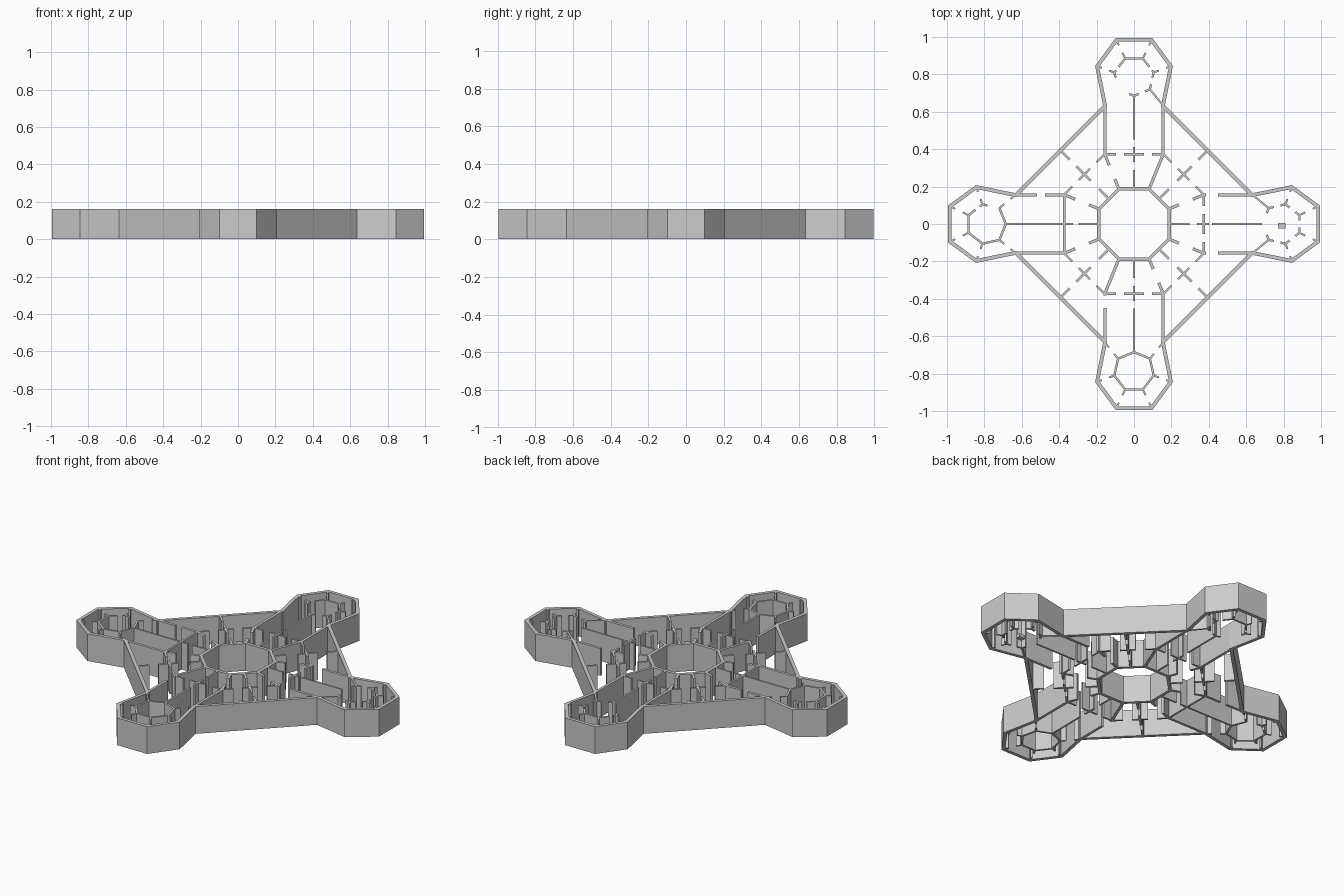
import bpy, bmesh, math
from mathutils import Vector as V

if "Cube" in bpy.data.objects:
    bpy.data.objects.remove(bpy.data.objects["Cube"])

H = 0.162


def finish(name, bm):
    bmesh.ops.recalc_face_normals(bm, faces=bm.faces)
    me = bpy.data.meshes.new(name)
    bm.to_mesh(me)
    bm.free()
    ob = bpy.data.objects.new(name, me)
    bpy.context.collection.objects.link(ob)
    return ob


def ring(name, pts, t):
    """Closed mitred wall, outer face on pts (counter-clockwise), thickness t inward."""
    n = len(pts)
    pts = [V(p) for p in pts]
    inner = []
    for i in range(n):
        d0 = (pts[i] - pts[i - 1]).normalized()
        d1 = (pts[(i + 1) % n] - pts[i]).normalized()
        n0, n1 = V((-d0.y, d0.x)), V((-d1.y, d1.x))
        m = (n0 + n1).normalized()
        inner.append(pts[i] + m * (t / m.dot(n0)))
    bm = bmesh.new()
    loops = [[bm.verts.new((p.x, p.y, z)) for p in ps]
             for ps, z in ((pts, 0), (pts, H), (inner, H), (inner, 0))]
    for k in range(4):
        a, b = loops[k], loops[(k + 1) % 4]
        for i in range(n):
            j = (i + 1) % n
            bm.faces.new((a[i], a[j], b[j], b[i]))
    return finish(name, bm)


def wall(bm, a, b, t, spans=((0, 1),)):
    """Upright slabs along a-b covering the given fractions of its length."""
    a, b = V(a), V(b)
    d = (b - a).normalized()
    s = V((-d.y, d.x)) * t / 2
    for f0, f1 in spans:
        p, q = a.lerp(b, f0), a.lerp(b, f1)
        c = [p - s, q - s, q + s, p + s]
        lo = [bm.verts.new((v.x, v.y, 0)) for v in c]
        hi = [bm.verts.new((v.x, v.y, H)) for v in c]
        bm.faces.new(lo[::-1])
        bm.faces.new(hi)
        for i in range(4):
            j = (i + 1) % 4
            bm.faces.new((lo[i], lo[j], hi[j], hi[i]))


def turn(p, k):
    """Rotate a point by k quarter turns."""
    x, y = p
    for _ in range(k):
        x, y = -y, x
    return (x, y)


# Outer perimeter and central octagon
arm = [(0.635, -0.165), (0.845, -0.208), (0.995, -0.098),
       (0.995, 0.098), (0.845, 0.208), (0.635, 0.165)]
ring("outer_wall", [turn(p, k) for k in range(4) for p in arm], 0.02)
ring("hub_wall", [turn(p, k) for k in range(4)
                  for p in ((0.197, -0.083), (0.197, 0.083))], 0.018)

FULL = ((0, 1),)
ENDS = ((0, 0.3), (0.7, 1))
START, END, NONE = ((0, 0.3),), ((0.7, 1),), ()

# Pod cells: a seven-sided ring near each arm tip with broken ribs to the rim
hept = [(0.685, 0), (0.72, 0.085), (0.81, 0.105), (0.885, 0.047),
        (0.885, -0.047), (0.81, -0.105), (0.72, -0.085)]
rim = [None, (0.635, 0.155), (0.845, 0.2), (0.985, 0.095),
       (0.985, -0.095), (0.845, -0.2), (0.635, -0.155)]
# Per arm (right, back, left, front): ring edges, then ribs
edges = [
    [END, ENDS, ENDS, ENDS, ENDS, ENDS, START],
    [START, END, ((0, .15), (.4, 1)), FULL, ((0, .6), (.85, 1)), ENDS, ENDS],
    [FULL, FULL, FULL, FULL, ((0, .5), (.8, 1)), START, FULL],
    [FULL] * 7,
]
ribs = [
    [FULL, ENDS, ENDS, ENDS, ENDS, FULL],
    [NONE, ENDS, ENDS, ENDS, ENDS, FULL],
    [ENDS] * 6,
    [ENDS, ENDS, ENDS, ENDS, ENDS, ENDS],
]
# Arm walls on both sides (-v, +v), centre walls, hub ribs (-v, +v)
CROSS = ((0, 0.47), (0.56, 0.72), (0.8, 1))
sides = [(((0, .06), (.3, 1)), ((0, .06), (.3, 1))), (FULL, FULL),
         (((0, .4), (.56, 1)), FULL), (((0, .05), (.3, 1)), FULL)]
centre = [((0, .22), (.3, .43), (.46, 1)), ((0, .2), (.29, .45), (.53, 1)),
          ((0, .22), (.28, 1)), ((0, .2), (.29, .45), (.53, 1))]
hub = [(ENDS, ENDS), (FULL, ENDS), (ENDS, ENDS), (FULL, ENDS)]
names = ["right", "back", "left", "front"]

for k, nm in enumerate(names):
    r = lambda p: turn(p, k)
    bm = bmesh.new()
    for i in range(7):
        wall(bm, r(hept[i]), r(hept[(i + 1) % 7]), 0.012, edges[k][i])
        if i:
            wall(bm, r(hept[i]), r(rim[i]), 0.010, ribs[k][i - 1])
    finish(nm + "_pod_cell", bm)

    bm = bmesh.new()
    wall(bm, r((0.188, 0)), r((0.685, 0)), 0.011, centre[k])
    for j, s in enumerate((-1, 1)):
        wall(bm, r((0.37, 0.155 * s)), r((0.635, 0.155 * s)), 0.016, sides[k][j])
        wall(bm, r((0.185, 0.08 * s)), r((0.37, 0.155 * s)), 0.016, hub[k][j])
    # cross rib of the arm
    wall(bm, r((0.373, -0.155)), r((0.373, 0.155)), 0.011,
         FULL if k == 2 else ((0, .19), (.33, .67), (.81, 1)))
    finish(nm + "_arm_walls", bm)

    # Web between this arm and the next
    bm = bmesh.new()
    wall(bm, r((0.14, 0.14)), r((0.395, 0.395)), 0.013,
         ((0, .18), (.36, .66), (.8, 1)))
    wall(bm, r((0.373, 0.157)), r((0.157, 0.373)), 0.012,
         ((0, .2), (.36, .64), (.8, 1)))
    finish(nm + "_diagonal_web", bm)

# Small loose block inside the right pod
bpy.ops.mesh.primitive_cube_add(size=1, location=(0.79, -0.01, 0.01))
block = bpy.context.object
block.name = "pod_block"
block.scale = (0.04, 0.03, 0.02)
